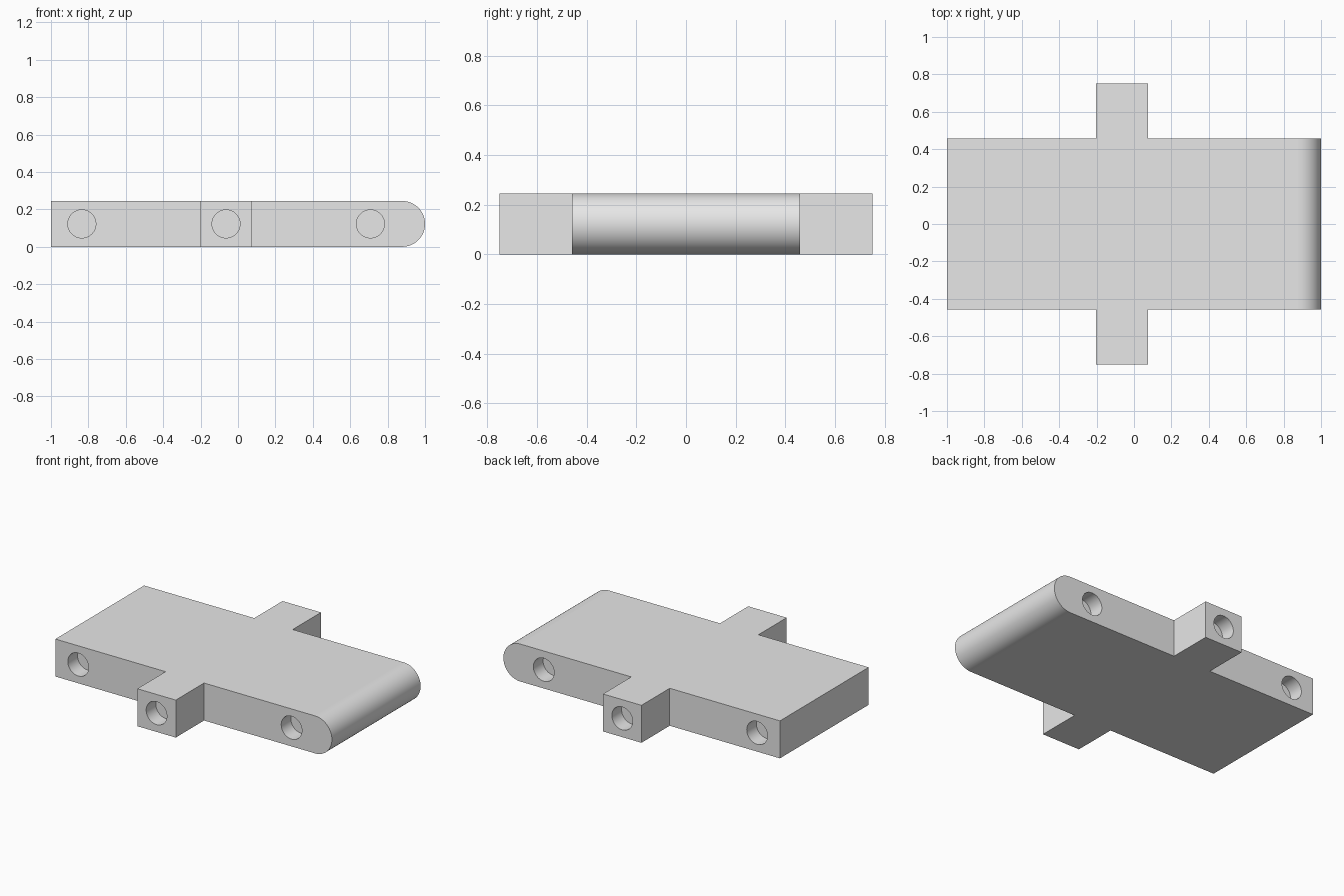
import bpy
import bmesh
from math import pi
from mathutils import Matrix, Vector

cube = bpy.data.objects.get("Cube")
if cube:
    bpy.data.objects.remove(cube, do_unlink=True)

HEIGHT = 0.245
BODY_Y, TAB_Y = 0.458, 0.75          # half widths of the plate and the tabs
TAB_LEFT, TAB_RIGHT = -0.203, 0.075
HOLE_RADIUS, HOLE_DEPTH = 0.075, 0.1

grey = bpy.data.materials.new("plain_grey")
grey.use_nodes = True
grey.diffuse_color = (0.8, 0.8, 0.8, 1)
grey.node_tree.nodes["Principled BSDF"].inputs["Base Color"].default_value = (0.8, 0.8, 0.8, 1)


def make_object(name, bm):
    bmesh.ops.recalc_face_normals(bm, faces=bm.faces[:])
    mesh = bpy.data.meshes.new(name)
    bm.to_mesh(mesh)
    bm.free()
    mesh.materials.append(grey)
    obj = bpy.data.objects.new(name, mesh)
    bpy.context.collection.objects.link(obj)
    return obj


# Plate with two side tabs: half of the plan outline, mirrored front to back
half = [(-1, BODY_Y), (TAB_LEFT, BODY_Y), (TAB_LEFT, TAB_Y),
        (TAB_RIGHT, TAB_Y), (TAB_RIGHT, BODY_Y), (1, BODY_Y)]
outline = half + [(x, -y) for x, y in reversed(half)]
bm = bmesh.new()
base = bm.faces.new([bm.verts.new((x, y, 0)) for x, y in outline])
top = bmesh.ops.extrude_face_region(bm, geom=[base], use_keep_orig=True)
bmesh.ops.translate(bm, vec=(0, 0, HEIGHT),
                    verts=[g for g in top["geom"] if isinstance(g, bmesh.types.BMVert)])
bmesh.ops.recalc_face_normals(bm, faces=bm.faces[:])

# Full round along the +x end
end_edges = [e for e in bm.edges if all(v.co.x > 0.99 for v in e.verts)
             and abs(e.verts[0].co.z - e.verts[1].co.z) < 0.01]
bmesh.ops.bevel(bm, geom=end_edges, offset=HEIGHT / 2, offset_type='OFFSET',
                segments=16, profile=0.5, affect='EDGES', clamp_overlap=False)
bmesh.ops.remove_doubles(bm, verts=bm.verts[:], dist=0.0005)
plate = make_object("tabbed_plate", bm)

# Blind round holes in the front and back edges
bm = bmesh.new()
for side in (-1, 1):
    for x, face_y in ((-0.835, BODY_Y), (-0.064, TAB_Y), (0.708, BODY_Y)):
        place = Matrix.Translation(Vector((x, side * face_y, HEIGHT / 2)))
        bmesh.ops.create_cone(bm, cap_ends=True, segments=48,
                              radius1=HOLE_RADIUS, radius2=HOLE_RADIUS,
                              depth=HOLE_DEPTH * 2,
                              matrix=place @ Matrix.Rotation(pi / 2, 4, 'X'))
cutter = make_object("hole_cutter", bm)
cutter.hide_render = True

cut = plate.modifiers.new("holes", 'BOOLEAN')
cut.operation = 'DIFFERENCE'
cut.solver = 'EXACT'
cut.object = cutter
bpy.ops.object.select_all(action='DESELECT')
plate.select_set(True)
bpy.context.view_layer.objects.active = plate
bpy.ops.object.modifier_apply(modifier=cut.name)
bpy.data.objects.remove(cutter, do_unlink=True)

# Smooth the round end and hole walls, keep the broad faces flat
bpy.ops.object.shade_smooth_by_angle(angle=pi / 6)
for poly in plate.data.polygons:
    if poly.area > 0.1:
        poly.use_smooth = False
